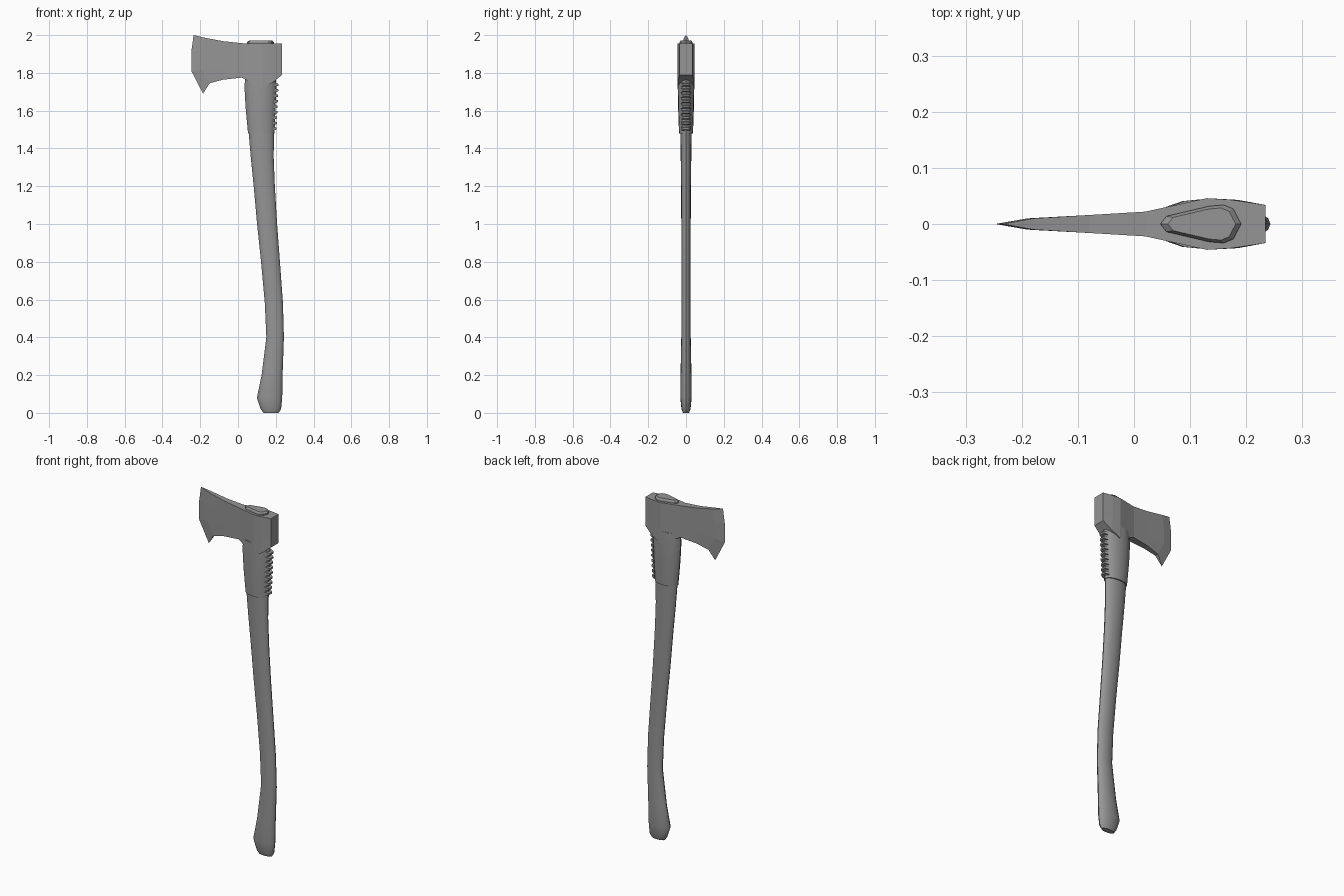
import bpy
import bmesh
from math import cos, sin, pi, radians

default = bpy.data.objects.get("Cube")
if default:
    bpy.data.objects.remove(default)

grey = bpy.data.materials.new("plain_grey")
grey.use_nodes = True
grey.diffuse_color = (0.3, 0.3, 0.3, 1)
grey.node_tree.nodes["Principled BSDF"].inputs["Base Color"].default_value = (0.3, 0.3, 0.3, 1)


def finish(name, bm, smooth=None):
    bmesh.ops.remove_doubles(bm, verts=bm.verts, dist=0.0001)
    bmesh.ops.recalc_face_normals(bm, faces=bm.faces)
    mesh = bpy.data.meshes.new(name)
    bm.to_mesh(mesh)
    bm.free()
    mesh.materials.append(grey)
    obj = bpy.data.objects.new(name, mesh)
    bpy.context.collection.objects.link(obj)
    if smooth:
        bpy.ops.object.select_all(action="DESELECT")
        obj.select_set(True)
        bpy.context.view_layer.objects.active = obj
        bpy.ops.object.shade_smooth_by_angle(angle=radians(smooth))
    return obj


def loft(name, rings, smooth=None):
    """Skin closed rings of points and cap both ends."""
    bm = bmesh.new()
    loops = [[bm.verts.new(p) for p in ring] for ring in rings]
    n = len(loops[0])
    for a, b in zip(loops, loops[1:]):
        for i in range(n):
            j = (i + 1) % n
            bm.faces.new((a[i], a[j], b[j], b[i]))
    bm.faces.new(loops[0])
    bm.faces.new(loops[-1])
    return finish(name, bm, smooth)


def oval(left, right, half, z, n=16):
    mid, rad = (left + right) / 2, (right - left) / 2
    return [(mid + rad * cos(2 * pi * i / n), half * sin(2 * pi * i / n), z) for i in range(n)]


# Curved handle: left edge, right edge, half thickness, height
loft("handle", [oval(*s) for s in (
    (0.135, 0.215, 0.016, 0.0), (0.12, 0.228, 0.024, 0.02), (0.10, 0.234, 0.03, 0.08),
    (0.125, 0.236, 0.029, 0.2), (0.15, 0.243, 0.025, 0.4), (0.142, 0.238, 0.024, 0.58),
    (0.122, 0.222, 0.024, 0.8), (0.101, 0.207, 0.025, 1.0), (0.083, 0.195, 0.026, 1.2),
    (0.068, 0.189, 0.028, 1.35), (0.055, 0.19, 0.03, 1.5))], 40)

# Sleeve under the head
loft("collar", [oval(*s) for s in (
    (0.053, 0.193, 0.037, 1.48), (0.04, 0.199, 0.042, 1.62),
    (0.034, 0.203, 0.044, 1.73), (0.04, 0.2, 0.044, 1.79))], 40)

# Grip ridges on the back of the sleeve
for i in range(9):
    z = 1.505 + 0.029 * i
    x = 0.184 + 0.0012 * i
    loft(f"grip_ridge_{i + 1}", [
        [(x, -w, z - h), (x, w, z - h), (x, w, z + h), (x, -w, z + h)]
        if k == 0 else
        [(x + 0.021, -w, z - h), (x + 0.021, w, z - h), (x + 0.021, w, z + h), (x + 0.021, -w, z + h)]
        for k, (w, h) in enumerate(((0.026, 0.011), (0.016, 0.005)))])

# Axe head: columns from cutting edge to poll as half thickness and (x, z) points
columns = (
    (0.0, ((-0.235, 2.0), (-0.246, 1.92), (-0.247, 1.81), (-0.185, 1.69))),
    (0.01, ((-0.18, 1.987), (-0.19, 1.91), (-0.19, 1.82), (-0.15, 1.745))),
    (0.016, ((-0.08, 1.968), (-0.08, 1.91), (-0.08, 1.83), (-0.08, 1.764))),
    (0.022, ((0.02, 1.957), (0.02, 1.91), (0.02, 1.84), (0.02, 1.775))),
    (0.046, ((0.13, 1.955), (0.13, 1.91), (0.13, 1.83), (0.13, 1.72))),
    (0.043, ((0.175, 1.955), (0.175, 1.91), (0.175, 1.83), (0.185, 1.75))),
    (0.034, ((0.234, 1.955), (0.234, 1.91), (0.234, 1.84), (0.234, 1.79))),
)
bm = bmesh.new()
grid = {}
for c, (half, points) in enumerate(columns):
    for r, (x, z) in enumerate(points):
        for side in (-1, 1):
            grid[c, r, side] = bm.verts.new((x, side * half, z))
for c in range(len(columns) - 1):
    for side in (-1, 1):
        for r in range(3):
            bm.faces.new([grid[c + a, r + b, side] for a, b in ((0, 0), (1, 0), (1, 1), (0, 1))])
    for r in (0, 3):
        bm.faces.new([grid[c + a, r, s] for a, s in ((0, -1), (1, -1), (1, 1), (0, 1))])
last = len(columns) - 1
for r in range(3):
    bm.faces.new([grid[last, r + b, s] for b, s in ((0, -1), (1, -1), (1, 1), (0, 1))])
finish("axe_head", bm)

# Handle end showing through the top of the head
outline = [(0.047, 0), (0.058, 0.014), (0.135, 0.032), (0.16, 0.034), (0.177, 0.027), (0.191, 0)]
outline += [(x, -y) for x, y in outline[-2:0:-1]]


def plug_ring(scale, z):
    return [(0.13 + (x - 0.13) * scale, y * scale, z) for x, y in outline]


loft("handle_plug", [plug_ring(1, 1.94), plug_ring(1, 1.963), plug_ring(0.84, 1.972)])
